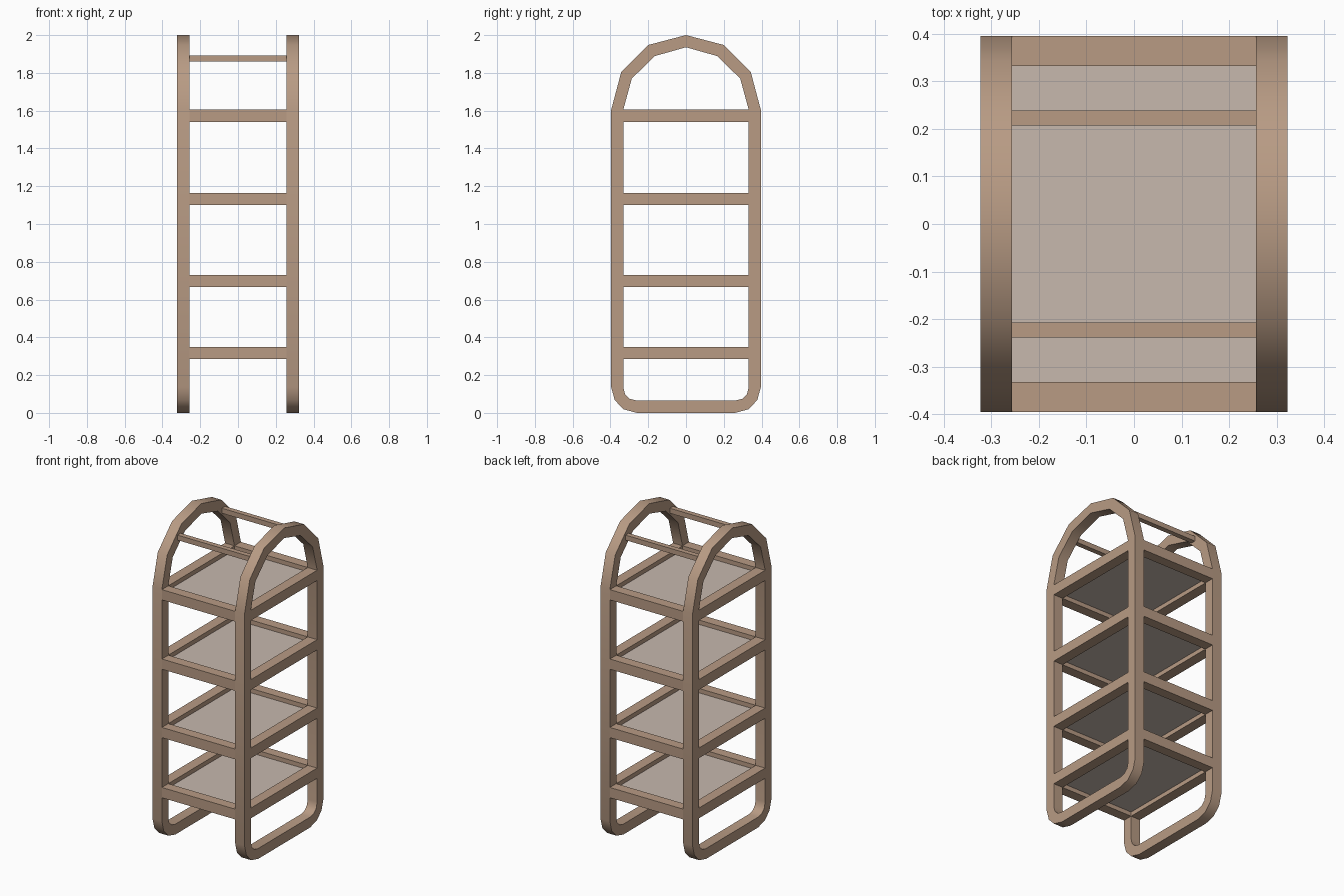
import bpy
import bmesh
import math
from mathutils import Vector

cube = bpy.data.objects.get("Cube")
if cube:
    bpy.data.objects.remove(cube, do_unlink=True)


def material(name, rgb):
    mat = bpy.data.materials.new(name)
    mat.use_nodes = True
    mat.diffuse_color = (*rgb, 1)
    mat.node_tree.nodes["Principled BSDF"].inputs["Base Color"].default_value = (*rgb, 1)
    return mat


WOOD = material("warm wood", (0.479, 0.328, 0.231))
PANEL = material("pale panel", (0.571, 0.479, 0.423))

X_IN, X_OUT = 0.257, 0.323     # side frame thickness
Y_IN, Y_OUT = 0.332, 0.396     # upright depth
RAIL = 0.065                   # rail height


def finish(name, bm, mat):
    bmesh.ops.recalc_face_normals(bm, faces=bm.faces)
    mesh = bpy.data.meshes.new(name)
    bm.to_mesh(mesh)
    bm.free()
    mesh.materials.append(mat)
    obj = bpy.data.objects.new(name, mesh)
    bpy.context.collection.objects.link(obj)
    return obj


def box(name, low, high, mat=WOOD):
    low, high = Vector(low), Vector(high)
    bm = bmesh.new()
    bmesh.ops.create_cube(bm, size=1)
    bmesh.ops.scale(bm, vec=high - low, verts=bm.verts)
    bmesh.ops.translate(bm, vec=(low + high) / 2, verts=bm.verts)
    return finish(name, bm, mat)


# Half outlines (y, z) from the bottom corner up to the arch tip
OUTER = [(0.26, 0), (0.33, 0.019), (0.377, 0.067), (Y_OUT, 0.135),
         (Y_OUT, 1.605), (0.343, 1.804), (0.199, 1.948), (0, 2)]
INNER = [(0.264, 0.066), (0.299, 0.075), (0.323, 0.099), (Y_IN, 0.135),
         (Y_IN, 1.605), (0.287, 1.77), (0.165, 1.889), (0, 1.936)]


def loop(half):
    return half + [(-y, z) for y, z in reversed(half[:-1])]


def side_frame(name, x0, x1):
    bm = bmesh.new()
    rings = [[bm.verts.new((x, y, z)) for y, z in loop(half)]
             for half, x in ((OUTER, x0), (OUTER, x1), (INNER, x1), (INNER, x0))]
    count = len(rings[0])
    for r in range(4):
        a, b = rings[r], rings[(r + 1) % 4]
        for i in range(count):
            j = (i + 1) % count
            bm.faces.new((a[i], a[j], b[j], b[i]))
    obj = finish(name, bm, WOOD)
    # soft bends, crisp square edges
    bpy.ops.object.select_all(action="DESELECT")
    obj.select_set(True)
    bpy.context.view_layer.objects.active = obj
    bpy.ops.object.shade_smooth_by_angle(angle=math.radians(40))


# Looped side frames
side_frame("left_frame", X_IN, X_OUT)
side_frame("right_frame", -X_OUT, -X_IN)

# Shelves: four rails around a recessed panel
for n, z in enumerate((0.285, 0.666, 1.1, 1.54), 1):
    top = z + RAIL
    for side, s in (("left", 1), ("right", -1)):
        xs = sorted((s * X_IN, s * X_OUT))
        box(f"shelf_{n}_{side}_rail", (xs[0], -Y_IN, z), (xs[1], Y_IN, top))
    for side, s in (("back", 1), ("front", -1)):
        ys = sorted((s * Y_IN, s * Y_OUT))
        box(f"shelf_{n}_{side}_rail", (-X_IN, ys[0], z), (X_IN, ys[1], top))
    mid = z + RAIL / 2
    box(f"shelf_{n}_panel", (-X_IN, -Y_IN, mid - 0.005), (X_IN, Y_IN, mid + 0.005), PANEL)

# Thin bars joining the arches
for side, y in (("back", 0.223), ("front", -0.223)):
    box(f"{side}_top_bar", (-X_IN, y - 0.016, 1.859), (X_IN, y + 0.016, 1.891))
